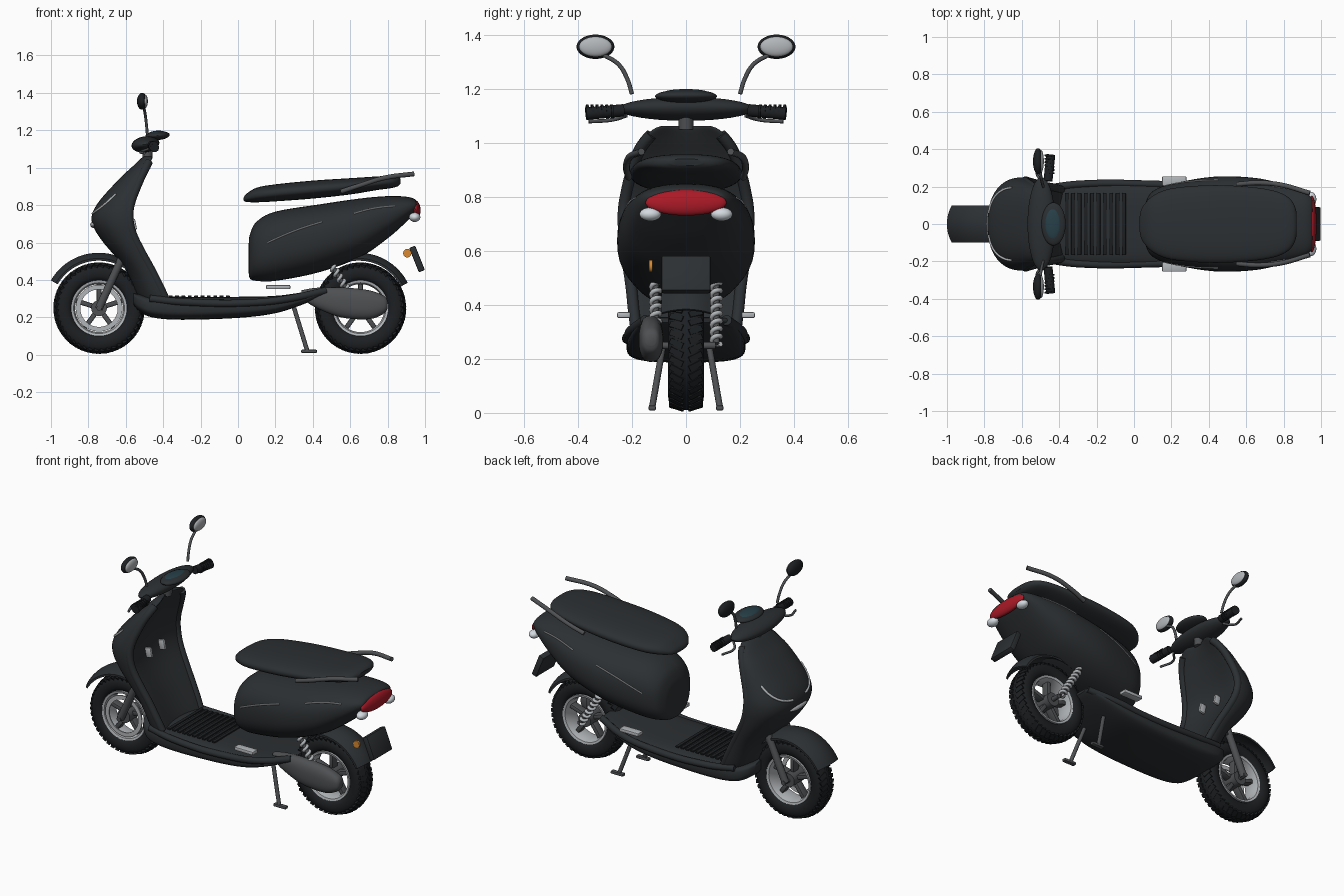
import bpy, bmesh, math
from mathutils import Vector, Matrix, Euler

if "Cube" in bpy.data.objects:
    bpy.data.objects.remove(bpy.data.objects["Cube"])

def mat(name, c):
    m = bpy.data.materials.new(name)
    m.diffuse_color = (*c, 1)
    m.use_nodes = True
    m.node_tree.nodes["Principled BSDF"].inputs["Base Color"].default_value = m.diffuse_color
    return m
DARK = mat("dark_paint", (0.025, 0.029, 0.032))
BLACK = mat("black_rubber", (0.012, 0.014, 0.016))
STEEL = mat("dark_steel", (0.075, 0.08, 0.085))
SILVER = mat("silver", (0.45, 0.47, 0.49))
RED = mat("red_lens", (0.4, 0.01, 0.02))
WHITE = mat("clear_lens", (0.65, 0.7, 0.74))
AMBER = mat("amber_lens", (0.7, 0.25, 0.03))
BLUE = mat("screen_blue", (0.02, 0.05, 0.065))

def finish(bm, name, m):
    bmesh.ops.recalc_face_normals(bm, faces=bm.faces)
    me = bpy.data.meshes.new(name)
    bm.to_mesh(me)
    bm.free()
    me.materials.append(m)
    o = bpy.data.objects.new(name, me)
    bpy.context.collection.objects.link(o)
    return o

def loft(name, rings, m, loop=False):
    bm = bmesh.new()
    R = [[bm.verts.new(p) for p in r] for r in rings]
    n = len(R[0])
    for i in range(len(R) if loop else len(R) - 1):
        a, b = R[i], R[(i + 1) % len(R)]
        for j in range(n):
            bm.faces.new((a[j], a[(j + 1) % n], b[(j + 1) % n], b[j]))
    if not loop:
        bm.faces.new(R[0])
        bm.faces.new(R[-1])
    return finish(bm, name, m)

def smooth(keys, k=5):
    """Catmull-Rom through the key sections"""
    out, K = [], [Vector(q) for q in keys]
    for i in range(len(K) - 1):
        p0, p1, p2, p3 = K[max(i - 1, 0)], K[i], K[i + 1], K[min(i + 2, len(K) - 1)]
        for s in range(k):
            t = s / k
            out.append(0.5 * (2 * p1 + (p2 - p0) * t + (2 * p0 - 5 * p1 + 4 * p2 - p3) * t * t
                              + (3 * p1 - p0 - 3 * p2 + p3) * t ** 3))
    return out + [K[-1]]

def sp(v, e):
    return math.copysign(abs(v) ** e, v)

def hull(name, keys, e, m, y0=0, n=48):
    """keys: x, low z, high z, half width; e: superellipse exponent"""
    rings = []
    for x, lo, hi, w in smooth(keys):
        rings.append([(x, y0 + w * sp(math.cos(a), 2 / e), (lo + hi) / 2 + (hi - lo) / 2 * sp(math.sin(a), 2 / e))
                      for a in (2 * math.pi * i / n for i in range(n))])
    return loft(name, rings, m)

def tube(name, pts, r, m, res=6):
    cu = bpy.data.curves.new(name, 'CURVE')
    cu.dimensions = '3D'
    cu.bevel_depth, cu.bevel_resolution, cu.resolution_u = r, 3, res
    cu.use_fill_caps = True
    s = cu.splines.new('BEZIER')
    s.bezier_points.add(len(pts) - 1)
    for b, p in zip(s.bezier_points, pts):
        b.co = p
        b.handle_left_type = b.handle_right_type = 'AUTO'
    cu.materials.append(m)
    o = bpy.data.objects.new(name, cu)
    bpy.context.collection.objects.link(o)
    return o

def box(name, loc, size, m, rot=(0, 0, 0), bev=0.006):
    bm = bmesh.new()
    bmesh.ops.create_cube(bm, size=1, matrix=Matrix.LocRotScale(Vector(loc), Euler(rot), Vector(size)))
    if bev:
        bmesh.ops.bevel(bm, geom=bm.edges[:], offset=bev, segments=2, affect='EDGES', profile=0.5)
    return finish(bm, name, m)

def ball(name, loc, rad, m, rot=(0, 0, 0)):
    bm = bmesh.new()
    bmesh.ops.create_uvsphere(bm, u_segments=40, v_segments=20, radius=1,
                              matrix=Matrix.LocRotScale(Vector(loc), Euler(rot), Vector(rad)))
    return finish(bm, name, m)

def lathe(name, c, prof, m, seg=64):
    """closed profile of (radius, y) spun about the y axis"""
    rings = [[(c[0] + r * math.cos(a), c[1] + y, c[2] + r * math.sin(a)) for r, y in prof]
             for a in (2 * math.pi * i / seg for i in range(seg))]
    return loft(name, rings, m, True)

def ring_prof(r0, r1, y0, y1):
    return [(r0, y0), (r1, y0), (r1, y1), (r0, y1)]

# Wheels: tyre, tread, rim, hub, spokes, brake disc
def wheel(tag, x):
    c = (x, 0, 0.249)
    lathe(tag + "_tyre", c, [(0.189 + 0.05 * sp(math.cos(a), 0.8), 0.066 * sp(math.sin(a), 0.8))
                             for a in (2 * math.pi * i / 20 for i in range(20))], BLACK)
    bm = bmesh.new()
    for i in range(44):
        for s in (-1, 1):
            a = 2 * math.pi * (i + 0.25 * s) / 44
            M = (Matrix.Translation(c) @ Matrix.Rotation(a, 4, 'Y') @ Matrix.Translation((0, s * 0.034, 0.228))
                 @ Matrix.Rotation(-s * 0.3, 4, 'X') @ Matrix.Rotation(s * 0.4, 4, 'Z')
                 @ Matrix.Diagonal((0.022, 0.052, 0.018, 1)))
            bmesh.ops.create_cube(bm, size=1, matrix=M)
    finish(bm, tag + "_tread", BLACK)
    lathe(tag + "_rim", c, [(0.136, -0.056), (0.15, -0.06), (0.15, 0.06), (0.136, 0.056), (0.128, 0.03), (0.128, -0.03)], SILVER)
    lathe(tag + "_hub", c, ring_prof(0.008, 0.042, -0.06, 0.06), STEEL, 32)
    if x < 0:
        lathe(tag + "_brake_disc", c, ring_prof(0.1, 0.125, -0.06, -0.053), SILVER)
    for i in range(5):
        a = 2 * math.pi * i / 5
        d = Vector((math.sin(a), 0, math.cos(a)))
        box(tag + "_spoke", Vector(c) + d * 0.086, (0.026, 0.05, 0.105), STEEL, (0, a, 0))
    tube(tag + "_axle", [(x, -0.11, 0.249), (x, 0.11, 0.249)], 0.014, STEEL)
wheel("front_wheel", -0.743)
wheel("rear_wheel", 0.655)

# Fenders
def fender(name, cx, R, a0, a1, w):
    rings = []
    for i in range(25):
        a = math.radians(a0 + (a1 - a0) * i / 24)
        ys = [w * (j / 6 - 1) for j in range(13)]
        sec = [(y, R - 0.03 * (y / w) ** 2) for y in ys] + [(y, R - 0.012 - 0.03 * (y / w) ** 2) for y in ys[::-1]]
        rings.append([(cx + r * math.cos(a), y, 0.25 + r * math.sin(a)) for y, r in sec])
    loft(name, rings, DARK)
fender("front_fender", -0.745, 0.295, 150, 50, 0.1)
fender("rear_fender", 0.645, 0.295, 27, 115, 0.09)

# Leg shield: rounded front, hollow back
rings, border = [], []
for z, xf, xr, w in smooth([(0.26, -0.51, -0.355, 0.19), (0.32, -0.54, -0.375, 0.205), (0.46, -0.605, -0.445, 0.22),
                            (0.62, -0.735, -0.53, 0.242), (0.72, -0.783, -0.558, 0.25), (0.81, -0.75, -0.55, 0.24),
                            (0.94, -0.635, -0.5, 0.205), (1.01, -0.56, -0.465, 0.165), (1.05, -0.518, -0.447, 0.12),
                            (1.062, -0.5, -0.45, 0.09)]):
    r = []
    for i in range(56):
        a = 2 * math.pi * i / 56
        xm, s = xr - 0.03, math.sin(a)
        y = w * sp(math.cos(a), 0.85)
        x = xm + (xf - xm) * s ** 0.85 if s >= 0 else xm + 0.03 * (-s) ** 0.5 - 0.035 * (1 - (y / w) ** 2) ** 1.5
        r.append((x, y, z))
    rings.append(r)
    if 0.3 < z < 1.03:
        border.append((xr - 0.022, w - 0.018, z))
shield = loft("leg_shield", rings, DARK)

# Floor board, with ribs
hull("floor_board", [(-0.56, 0.27, 0.33, 0.12), (-0.53, 0.235, 0.325, 0.17), (-0.46, 0.2, 0.315, 0.205),
                     (-0.3, 0.187, 0.31, 0.218), (0, 0.197, 0.31, 0.22), (0.2, 0.222, 0.315, 0.215),
                     (0.35, 0.27, 0.335, 0.2), (0.45, 0.315, 0.355, 0.17), (0.48, 0.335, 0.352, 0.14)], 3.6, DARK)
for i in range(10):
    box("floor_rib", (-0.36 + i * 0.034, 0, 0.312), (0.02, 0.33, 0.01), BLACK, bev=0.002)

# Rear body and seat
body = hull("rear_body", [(0.057, 0.44, 0.59, 0.07), (0.064, 0.407, 0.645, 0.12), (0.1, 0.395, 0.712, 0.175),
                          (0.2, 0.395, 0.765, 0.215), (0.43, 0.44, 0.803, 0.253), (0.65, 0.52, 0.835, 0.246),
                          (0.8, 0.622, 0.848, 0.212), (0.9, 0.71, 0.845, 0.176), (0.945, 0.755, 0.832, 0.145),
                          (0.955, 0.775, 0.815, 0.12)], 2.4, DARK)
hull("seat", [(0.03, 0.825, 0.84, 0.04), (0.045, 0.817, 0.86, 0.09), (0.1, 0.815, 0.893, 0.15),
              (0.2, 0.82, 0.911, 0.19), (0.4, 0.835, 0.931, 0.207), (0.6, 0.857, 0.944, 0.2),
              (0.74, 0.88, 0.953, 0.18), (0.815, 0.89, 0.957, 0.15), (0.853, 0.9, 0.952, 0.11),
              (0.87, 0.915, 0.94, 0.06)], 2.4, DARK)

# Motor cover on one side of the rear wheel
hull("motor_cover", [(0.34, 0.3, 0.345, 0.02), (0.42, 0.25, 0.358, 0.035), (0.55, 0.2, 0.36, 0.045),
                     (0.7, 0.19, 0.345, 0.045), (0.78, 0.22, 0.315, 0.035), (0.8, 0.25, 0.29, 0.02)], 2.4, STEEL, -0.13)

# Handlebar, display, neck
tube("steering_neck", [(-0.485, 0, 1.05), (-0.48, 0, 1.12)], 0.028, STEEL)
ball("handlebar_cover", (-0.495, 0, 1.125), (0.075, 0.25, 0.043), DARK, (0, -0.15, 0))
ball("display_pod", (-0.43, 0, 1.172), (0.065, 0.115, 0.024), DARK, (0, -0.06, 0))
ball("display_screen", (-0.433, 0, 1.184), (0.045, 0.085, 0.014), BLUE, (0, -0.06, 0))

# Small rear and front details
ball("tail_light", (0.95, 0, 0.778), (0.026, 0.15, 0.048), RED, (0, -0.1, 0))
box("number_plate", (0.957, 0, 0.512), (0.035, 0.18, 0.14), DARK, (0, -0.38, 0))
tube("side_reflector", [(0.905, -0.136, 0.543), (0.905, -0.124, 0.543)], 0.023, AMBER)
ball("headlight", (-0.768, 0, 0.695), (0.022, 0.085, 0.018), SILVER)

bpy.context.view_layer.update()
def hit(o, start, d):
    return o.ray_cast(Vector(start), Vector(d))[1]

# Mirrored parts
for s in (-1, 1):
    tube("shield_border", [(x, s * y, z) for x, y, z in border[::3]], 0.022, DARK)
    tube("fork_leg", [(-0.62, s * 0.088, 0.52), (-0.745, s * 0.088, 0.245)], 0.022, STEEL)
    tube("floor_edge", [(-0.47, s * 0.19, 0.3), (-0.3, s * 0.212, 0.283), (0.1, s * 0.212, 0.28),
                        (0.3, s * 0.2, 0.305), (0.47, s * 0.15, 0.343)], 0.02, DARK)
    tube("grab_rail", [(0.55, s * 0.212, 0.872), (0.65, s * 0.22, 0.905), (0.78, s * 0.21, 0.945), (0.94, s * 0.165, 0.967)], 0.013, STEEL)
    tube("grip", [(-0.46, s * 0.23, 1.12), (-0.445, s * 0.37, 1.107)], 0.024, BLACK)
    for i in range(6):
        y = 0.27 + i * 0.018
        tube("grip_ring", [(-0.452, s * y, 1.1155), (-0.451, s * (y + 0.008), 1.115)], 0.027, BLACK)
    tube("brake_lever", [(-0.48, s * 0.22, 1.1), (-0.52, s * 0.27, 1.085), (-0.5, s * 0.36, 1.078)], 0.007, STEEL)
    tube("mirror_stem", [(-0.485, s * 0.2, 1.18), (-0.49, s * 0.217, 1.235), (-0.497, s * 0.25, 1.29),
                         (-0.505, s * 0.305, 1.325)], 0.008, STEEL)
    ball("mirror_shell", (-0.513, s * 0.335, 1.355), (0.027, 0.07, 0.045), BLACK)
    ball("mirror_glass", (-0.497, s * 0.335, 1.355), (0.015, 0.06, 0.036), SILVER)
    ball("rear_signal", (0.945, s * 0.132, 0.735), (0.03, 0.04, 0.025), WHITE)
    box("foot_peg", (0.215, s * 0.23, 0.362), (0.13, 0.05, 0.022), SILVER)
    tube("stand_leg", [(0.3, s * 0.085, 0.25), (0.37, s * 0.125, 0.022)], 0.012, STEEL)
    box("stand_foot", (0.38, s * 0.125, 0.018), (0.085, 0.028, 0.018), STEEL)
    box("bag_hook", (-0.565, s * 0.065, 0.695), (0.04, 0.018, 0.06), SILVER, (0, -0.2, 0))
    # coil spring with damper rod
    A, B = Vector((0.5, s * 0.112, 0.48)), Vector((0.64, s * 0.112, 0.255))
    ax = (B - A).normalized()
    u = Vector((0, 1, 0))
    v = ax.cross(u)
    tube("shock_rod", [A, B], 0.012, STEEL)
    tube("shock_spring", [A.lerp(B, i / 64) + 0.016 * (u * math.cos(i * math.pi / 4) + v * math.sin(i * math.pi / 4))
                          for i in range(65)], 0.009, SILVER, 2)
    # trim lines laid on the surfaces
    for name, a, b in (("body_trim", (0.16, 0.6), (0.45, 0.71)), ("tail_trim", (0.62, 0.755), (0.84, 0.795))):
        tube(name, [hit(body, (a[0] + (b[0] - a[0]) * t, s, a[1] + (b[1] - a[1]) * t + 0.008 * math.sin(math.pi * t)), (0, -s, 0))
                    for t in (0, 0.25, 0.5, 0.75, 1)], 0.004, SILVER)
    tube("front_trim", [hit(shield, (-2, s * y, z), (1, 0, 0)) for y, z in
                        ((0.06, 0.755), (0.11, 0.765), (0.155, 0.785), (0.185, 0.82), (0.195, 0.86))], 0.007, SILVER)

# Turn curves into meshes and shade smoothly
bpy.ops.object.select_all(action='SELECT')
bpy.context.view_layer.objects.active = body
bpy.ops.object.convert(target='MESH')
bpy.ops.object.shade_smooth_by_angle(angle=math.radians(40))
